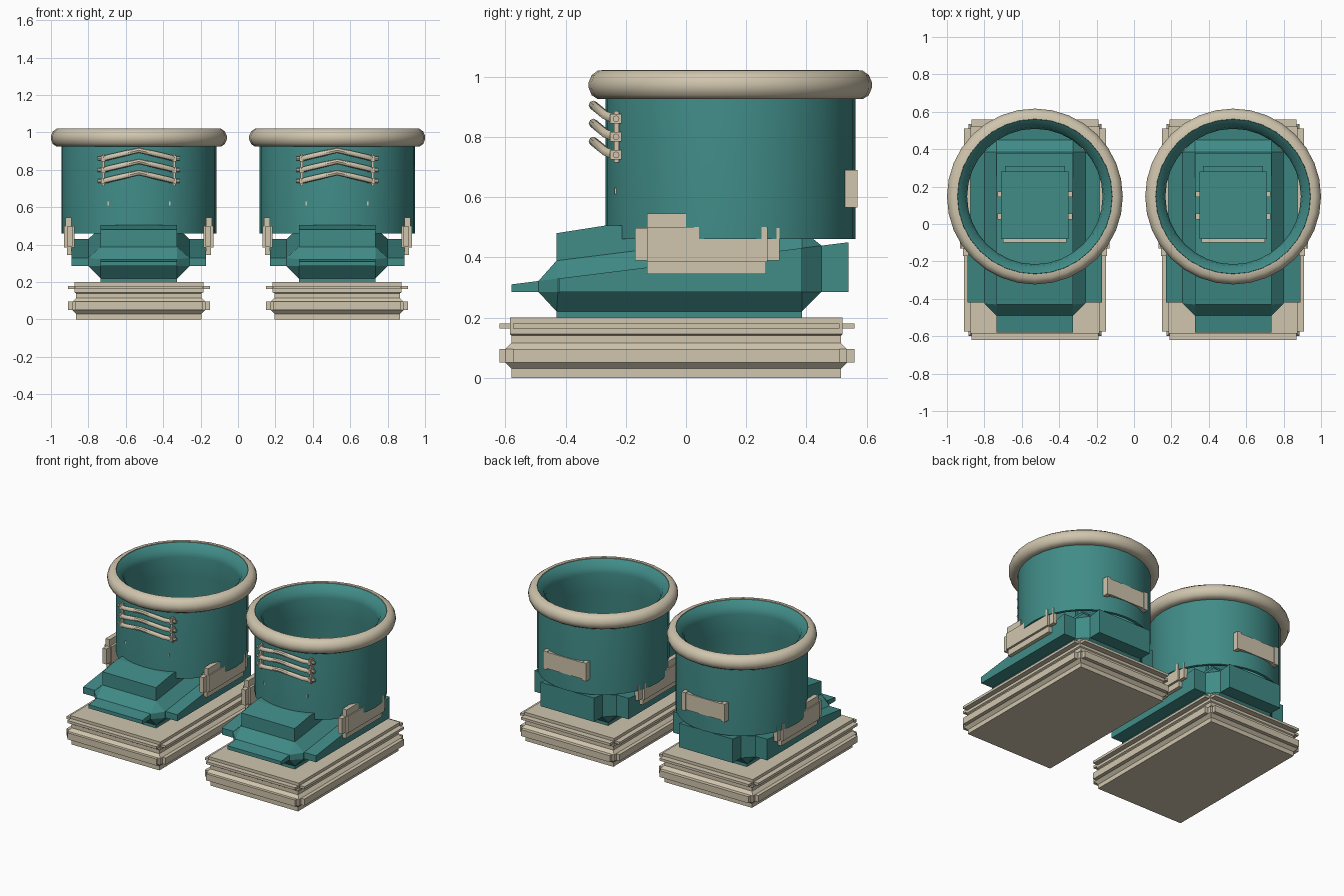
import bpy, bmesh, math

if "Cube" in bpy.data.objects:
    bpy.data.objects.remove(bpy.data.objects["Cube"])


def material(name, rgb):
    m = bpy.data.materials.new(name)
    m.diffuse_color = (*rgb, 1)
    m.use_nodes = True
    m.node_tree.nodes["Principled BSDF"].inputs["Base Color"].default_value = m.diffuse_color
    return m


TEAL = material("teal", (0.052, 0.262, 0.245))
CREAM = material("cream", (0.63, 0.56, 0.42))
CX, CY = 0.53, 0.147          # boot offset and shaft centre
parts = []


def finish(name, bm, mat, smooth=False):
    bmesh.ops.recalc_face_normals(bm, faces=bm.faces)
    me = bpy.data.meshes.new(name)
    bm.to_mesh(me)
    bm.free()
    me.materials.append(mat)
    ob = bpy.data.objects.new(name, me)
    bpy.context.collection.objects.link(ob)
    if smooth:
        bpy.ops.object.select_all(action='DESELECT')
        ob.select_set(True)
        bpy.context.view_layer.objects.active = ob
        bpy.ops.object.shade_smooth_by_angle(angle=math.radians(40))
    parts.append(ob)
    return ob


def loft(name, rings, mat, closed=False, smooth=False):
    """Skin equal-length rings; cap the ends, or join last to first."""
    bm = bmesh.new()
    vs = [[bm.verts.new(p) for p in r] for r in rings]
    n = len(vs[0])
    pairs = list(zip(vs, vs[1:])) + ([(vs[-1], vs[0])] if closed else [])
    for a, b in pairs:
        for i in range(n):
            j = (i + 1) % n
            bm.faces.new((a[i], a[j], b[j], b[i]))
    if not closed:
        bm.faces.new(vs[0])
        bm.faces.new(vs[-1])
    return finish(name, bm, mat, smooth)


def rect(hw, y0, y1, z):
    return [(-hw, y0, z), (hw, y0, z), (hw, y1, z), (-hw, y1, z)]


def box(name, x0, x1, y0, y1, z0, z1, mat):
    ring = lambda z: [(x0, y0, z), (x1, y0, z), (x1, y1, z), (x0, y1, z)]
    return loft(name, [ring(z0), ring(z1)], mat)


def side_prism(name, hw, yz, mat):
    return loft(name, [[(x, y, z) for y, z in yz] for x in (-hw, hw)], mat)


def revolve(name, profile, mat, n=32):
    rings = [[(r * math.sin(a), CY - r * math.cos(a), z) for r, z in profile]
             for a in (2 * math.pi * i / n for i in range(n))]
    return loft(name, rings, mat, closed=True, smooth=True)


def tube(name, points, radius, mat):
    """Round bar running across x."""
    rings = [[(x, y + radius * math.cos(k * math.pi / 4),
               z + radius * math.sin(k * math.pi / 4)) for k in range(8)]
             for x, y, z in points]
    return loft(name, rings, mat, smooth=True)


# Sole with a flared lower rib and overhanging bands
loft("sole", [rect(.335, -.58, .515, 0), rect(.335, -.58, .515, .03),
              rect(.355, -.60, .535, .05), rect(.355, -.60, .535, .095),
              rect(.335, -.58, .515, .115), rect(.335, -.58, .515, .14),
              rect(.345, -.585, .52, .145), rect(.345, -.585, .52, .2)], CREAM)
for tag, z0, z1 in (("lower", .05, .095), ("upper", .163, .18)):
    box(tag + "_side_band", -.38, .38, -.575, .51, z0, z1, CREAM)
    box(tag + "_end_band", -.34, .34, -.62, .56, z0, z1, CREAM)


# Foot: chamfered underside, sloped flaps and raised instep
def slope(y):
    return .31 + .125 * (y + .58)


OCT = [(-.205, -.49), (.205, -.49), (.27, -.425), (.27, .385),
       (.205, .45), (-.205, .45), (-.27, .385), (-.27, -.425)]
INNER = [(-.205, -.43), (.205, -.43), (.205, -.43), (.205, .385),
         (.205, .385), (-.205, .385), (-.205, .385), (-.205, -.43)]
box("foot_base", -.205, .205, -.43, .385, .2, .22, TEAL)
foot = loft("foot_body", [[(x, y, .22) for x, y in INNER],
                          [(x, y, .285) for x, y in OCT],
                          [(x, y, slope(y)) for x, y in OCT],
                          [(x, y, slope(y) + .06) for x, y in INNER]], TEAL)
bm = bmesh.new()
bm.from_mesh(foot.data)
bmesh.ops.remove_doubles(bm, verts=bm.verts, dist=1e-4)
bm.to_mesh(foot.data)
bm.free()
for name, hw, y0, y1 in (("toe_and_heel_flap", .205, -.58, .54),
                         ("side_flap", .36, -.42, .385)):
    side_prism(name, hw, [(y0, .285), (y1, .285), (y1, slope(y1)),
                          (y0, slope(y0))], TEAL)
side_prism("instep", .204, [(-.43, .37), (.38, .37), (.38, .505),
                            (-.27, .505), (-.43, .48)], TEAL)

# Ankle core and its laces inside the shaft
box("ankle_core", -.18, .18, -.08, .28, .5, .62, TEAL)
box("ankle_core_back", -.16, .16, .28, .31, .5, .6, TEAL)
box("ankle_core_lace", -.17, .17, -.1, -.08, .53, .55, CREAM)
for s in (-1, 1):
    for y in (.04, .16):
        box("ankle_knob", s * .18, s * .2, y - .015, y + .015, .54, .57, CREAM)

# Hollow shaft and rolled rim
revolve("shaft", [(.415, .46), (.415, 1.0), (.413, 1.018), (.372, .985),
                  (.362, .94), (.375, .8), (.395, .46)], TEAL)
revolve("rim", [(.414, .925), (.44, .925), (.46, .938), (.47, .962),
                (.47, .982), (.46, 1.005), (.44, 1.02), (.414, 1.022)], CREAM)

# Side guards
for s in (-1, 1):
    def guard(name, x0, x1, *yz):
        box(name, *sorted((s * x0, s * x1)), *yz, CREAM)
    guard("side_guard", .345, .40, -.13, .27, .385, .50)
    guard("side_guard_end", .355, .385, -.17, .31, .39, .497)
    guard("side_guard_skirt", .36, .385, -.13, .265, .345, .39)
    guard("side_guard_tab", .36, .392, -.13, 0, .49, .545)

# Back plate with end bars
box("back_plate", -.145, .145, .53, .565, .572, .685, CREAM)
for s in (-1, 1):
    box("back_plate_bar", *sorted((s * .135, s * .165)), .51, .57, .565, .69, CREAM)

# Front chevron bars with bolts on two uprights
for z in (.74, .80, .86):
    tube("chevron_bar", [(-.19, -.24, z), (-.15, -.265, z + .01),
                         (0, -.308, z + .045), (.15, -.265, z + .01),
                         (.19, -.24, z)], .015, CREAM)
    for s in (-1, 1):
        tube("bolt", [(s * .19 - .03, -.232, z), (s * .19 + .03, -.232, z)],
             .011, CREAM)
        box("bolt_block", s * .19 - .012, s * .19 + .012, -.252, -.21,
            z - .016, z + .016, CREAM)
for s in (-1, 1):
    box("bolt_upright", s * .19 - .007, s * .19 + .007, -.239, -.222, .715, .885, CREAM)
    box("rivet", s * .165 - .004, s * .165 + .004, -.238, -.22, .61, .63, CREAM)

# Second boot
for ob in parts:
    twin = ob.copy()
    twin.name = "left_" + ob.name
    bpy.context.collection.objects.link(twin)
    ob.name = "right_" + ob.name
    twin.location.x, ob.location.x = -CX, CX
